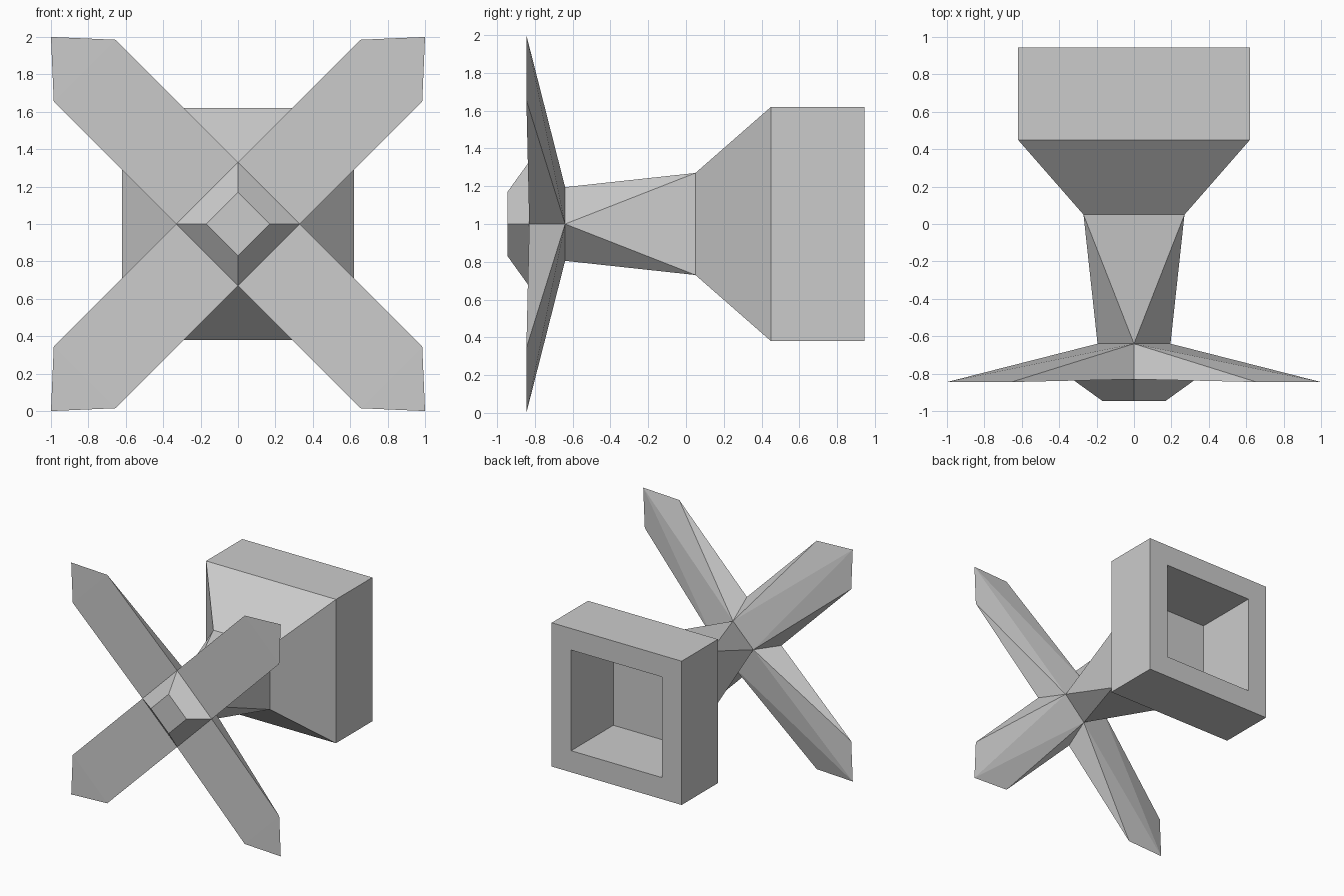
import bpy, bmesh
from math import pi
from mathutils import Vector, Matrix

if "Cube" in bpy.data.objects:
    bpy.data.objects.remove(bpy.data.objects["Cube"])

CENTRE = Vector((0, 0, 1))          # all parts share a horizontal axis at z = 1


def quarter(points, k):
    """Turn axis-centred (x, y, z) points k quarter turns about the y axis."""
    rot = Matrix.Rotation(k * pi / 2, 3, 'Y')
    return [rot @ Vector(p) + CENTRE for p in points]


def build(name, sector_faces, caps=()):
    """Four-fold part: repeat one sector's faces, weld, orient outwards."""
    bm = bmesh.new()

    def face(pts):
        bm.faces.new([bm.verts.new(p) for p in pts])

    for k in range(4):
        for f in sector_faces:
            face(quarter(f, k))
    for p in caps:
        face([quarter([p], k)[0] for k in range(4)])
    bmesh.ops.remove_doubles(bm, verts=bm.verts, dist=0.0005)
    # temporarily close the joints so the normals are found reliably
    rim = [e for e in bm.edges if e.is_boundary]
    fill = bmesh.ops.holes_fill(bm, edges=rim, sides=0)['faces'] if rim else []
    bmesh.ops.recalc_face_normals(bm, faces=bm.faces)
    if fill:
        bmesh.ops.delete(bm, geom=fill, context='FACES_ONLY')
    mesh = bpy.data.meshes.new(name)
    bm.to_mesh(mesh)
    bm.free()
    obj = bpy.data.objects.new(name, mesh)
    bpy.context.collection.objects.link(obj)
    return obj


# Square socket: profile of (half width, y) from recess floor to the narrow end
profile = [(0.434, 0.37), (0.434, 0.945), (0.62, 0.945), (0.62, 0.45), (0.27, 0.05)]
sides = [[(-a, ya, a), (a, ya, a), (b, yb, b), (-b, yb, b)]
         for (a, ya), (b, yb) in zip(profile, profile[1:])]
build("square_socket", sides, caps=[(0.434, 0.37, 0.434)])

# Neck: triangles twisting from the square end to a diamond
s, d, yd = 0.27, 0.195, -0.64
top, right = (0, yd, d), (d, yd, 0)
build("twisted_neck", [
    [(-s, 0.05, s), (s, 0.05, s), top],
    [(s, 0.05, s), right, top],
])

# Crossed blades with a pointed-off hub: one blade sector, flat in front,
# ridged behind and thinning to nothing at the tip
h, yh = 0.33, -0.83
hub_top, hub_right = (0, yh, h), (h, yh, 0)
yt = -0.845
p_top, p_right, tip = (0.656, yt, 0.985), (0.985, yt, 0.656), (1, yt, 1)
n, yn = 0.17, -0.945
build("crossed_blades", [
    [hub_top, hub_right, p_right, p_top],              # front
    [p_top, p_right, tip],
    [top, hub_top, p_top],                             # edges
    [right, hub_right, p_right],
    [top, right, tip],                                 # back ridges
    [top, p_top, tip],
    [right, p_right, tip],
    [hub_top, hub_right, (n, yn, 0), (0, yn, n)],      # hub bevel
], caps=[(0, yn, n)])
